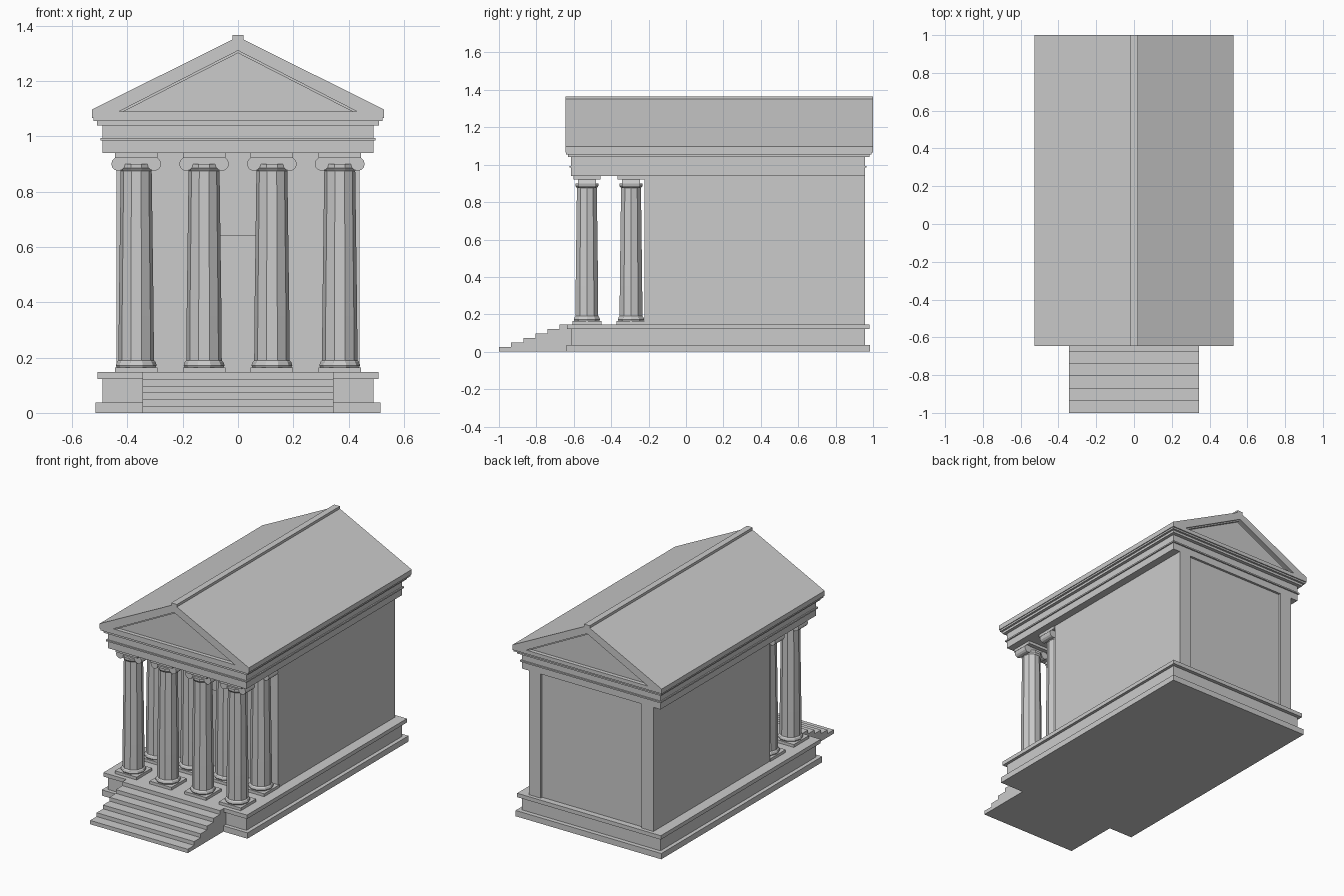
import bpy, bmesh, math
from mathutils import Matrix

cube = bpy.data.objects.get("Cube")
if cube:
    bpy.data.objects.remove(cube)

stone = bpy.data.materials.new("grey_stone")
stone.use_nodes = True
colour = (0.6, 0.6, 0.6, 1)
stone.diffuse_color = colour
stone.node_tree.nodes["Principled BSDF"].inputs["Base Color"].default_value = colour


def finish(name, bm):
    bmesh.ops.recalc_face_normals(bm, faces=bm.faces)
    mesh = bpy.data.meshes.new(name)
    bm.to_mesh(mesh)
    bm.free()
    mesh.materials.append(stone)
    obj = bpy.data.objects.new(name, mesh)
    bpy.context.collection.objects.link(obj)
    return obj


def add_box(bm, x0, x1, y0, y1, z0, z1):
    mat = Matrix.Translation(((x0 + x1) / 2, (y0 + y1) / 2, (z0 + z1) / 2)) \
        @ Matrix.Diagonal((x1 - x0, y1 - y0, z1 - z0, 1))
    bmesh.ops.create_cube(bm, size=1, matrix=mat)


def box(name, half_x, y0, y1, z0, z1):
    bm = bmesh.new()
    add_box(bm, -half_x, half_x, y0, y1, z0, z1)
    return finish(name, bm)


def prism(name, points, along, start, end):
    """Extrude a profile; along 'y' takes (x, z) points, along 'x' takes (y, z)."""
    bm = bmesh.new()
    place = (lambda a, b: (a, start, b)) if along == "y" else (lambda a, b: (start, a, b))
    face = bm.faces.new([bm.verts.new(place(a, b)) for a, b in points])
    new = bmesh.ops.extrude_face_region(bm, geom=[face])["geom"]
    shift = end - start
    vec = (0, shift, 0) if along == "y" else (shift, 0, 0)
    bmesh.ops.translate(bm, vec=vec, verts=[v for v in new if isinstance(v, bmesh.types.BMVert)])
    return finish(name, bm)


# Podium
FLOOR, BEAM = 0.147, 0.94
box("podium_plinth", 0.515, -0.64, 0.985, 0, 0.037)
box("podium_body", 0.49, -0.615, 0.957, 0.037, 0.122)
box("podium_cap", 0.508, -0.635, 0.98, 0.122, FLOOR)

# Front stairs as one stepped profile
STEPS, TREAD = 6, 0.065
profile = [(-0.6, 0), (-1, 0)]
for i in range(STEPS):
    height = FLOOR * (i + 1) / STEPS
    front = -1 + TREAD * i
    back = front + TREAD if i < STEPS - 1 else -0.6
    profile += [(front, height), (back, height)]
prism("front_stairs", profile, "x", -0.345, 0.345)

# Chamber: long side walls, end walls set slightly back, front doorway
bm = bmesh.new()
for side in (-1, 1):
    a, b = sorted((side * 0.357, side * 0.44))
    add_box(bm, a, b, -0.222, 0.957, FLOOR, BEAM)
finish("side_walls", bm)
box("back_wall", 0.357, 0.9, 0.942, FLOOR, BEAM)
bm = bmesh.new()
DOOR, LINTEL = 0.12, 0.64
add_box(bm, -0.357, -DOOR, -0.21, -0.16, FLOOR, BEAM)
add_box(bm, DOOR, 0.357, -0.21, -0.16, FLOOR, BEAM)
add_box(bm, -DOOR, DOOR, -0.21, -0.16, LINTEL, BEAM)
finish("front_wall", bm)
box("door_panel", DOOR, -0.19, -0.17, FLOOR, LINTEL)


# Columns with square plinth, ten-sided lathed shaft and scrolled capital
SHAFT = [(0.07, 0.164), (0.074, 0.172), (0.07, 0.184), (0.064, 0.19),
         (0.063, 0.35), (0.056, 0.875), (0.064, 0.885), (0.064, 0.9)]


def column(name, cx, cy, sides=10):
    bm = bmesh.new()
    add_box(bm, cx - 0.077, cx + 0.077, cy - 0.077, cy + 0.077, FLOOR, 0.165)
    rings = []
    for r, z in SHAFT:
        angles = [2 * math.pi * k / sides for k in range(sides)]
        rings.append([bm.verts.new((cx + r * math.cos(t), cy + r * math.sin(t), z))
                      for t in angles])
    for low, high in zip(rings, rings[1:]):
        for k in range(sides):
            n = (k + 1) % sides
            bm.faces.new((low[k], low[n], high[n], high[k]))
    bm.faces.new(rings[0])
    bm.faces.new(rings[-1])
    for side in (-1, 1):
        mat = Matrix.Translation((cx + side * 0.065, cy, 0.9)) @ Matrix.Rotation(math.pi / 2, 4, "X")
        bmesh.ops.create_cone(bm, cap_ends=True, segments=12, radius1=0.025,
                              radius2=0.025, depth=0.095, matrix=mat)
    add_box(bm, cx - 0.065, cx + 0.065, cy - 0.045, cy + 0.045, 0.9, 0.922)
    add_box(bm, cx - 0.077, cx + 0.077, cy - 0.072, cy + 0.072, 0.922, BEAM)
    finish(name, bm)


for row, cy in (("front", -0.53), ("rear", -0.294)):
    for i in range(4):
        column(f"{row}_column_{i + 1}", -0.368 + 0.2453 * i, cy)

# Entablature and cornice
box("architrave", 0.49, -0.615, 0.957, BEAM, 0.985)
box("fillet", 0.498, -0.623, 0.966, 0.985, 0.994)
box("frieze", 0.49, -0.615, 0.957, 0.994, 1.04)
box("cornice_lower", 0.51, -0.632, 0.98, 1.04, 1.055)
box("cornice_upper", 0.523, -0.642, 0.993, 1.055, 1.066)

# Gabled roof: eave slab, sloping slabs, recessed gable infill and ridge cap
ROOF_Y = (-0.645, 1.0)
box("eave_slab", 0.528, *ROOF_Y, 1.066, 1.09)
prism("roof_slopes", [(-0.528, 1.09), (-0.528, 1.097), (0, 1.36), (0.528, 1.097),
                      (0.528, 1.09), (0.43, 1.09), (0, 1.31), (-0.43, 1.09)], "y", *ROOF_Y)
prism("gable_moulding", [(-0.43, 1.09), (0, 1.31), (0.43, 1.09), (0.413, 1.09),
                         (0, 1.301), (-0.413, 1.09)], "y", -0.635, 0.99)
prism("gable_infill", [(-0.42, 1.09), (0, 1.305), (0.42, 1.09)], "y", -0.62, 0.975)
box("ridge_cap", 0.02, *ROOF_Y, 1.34, 1.366)
